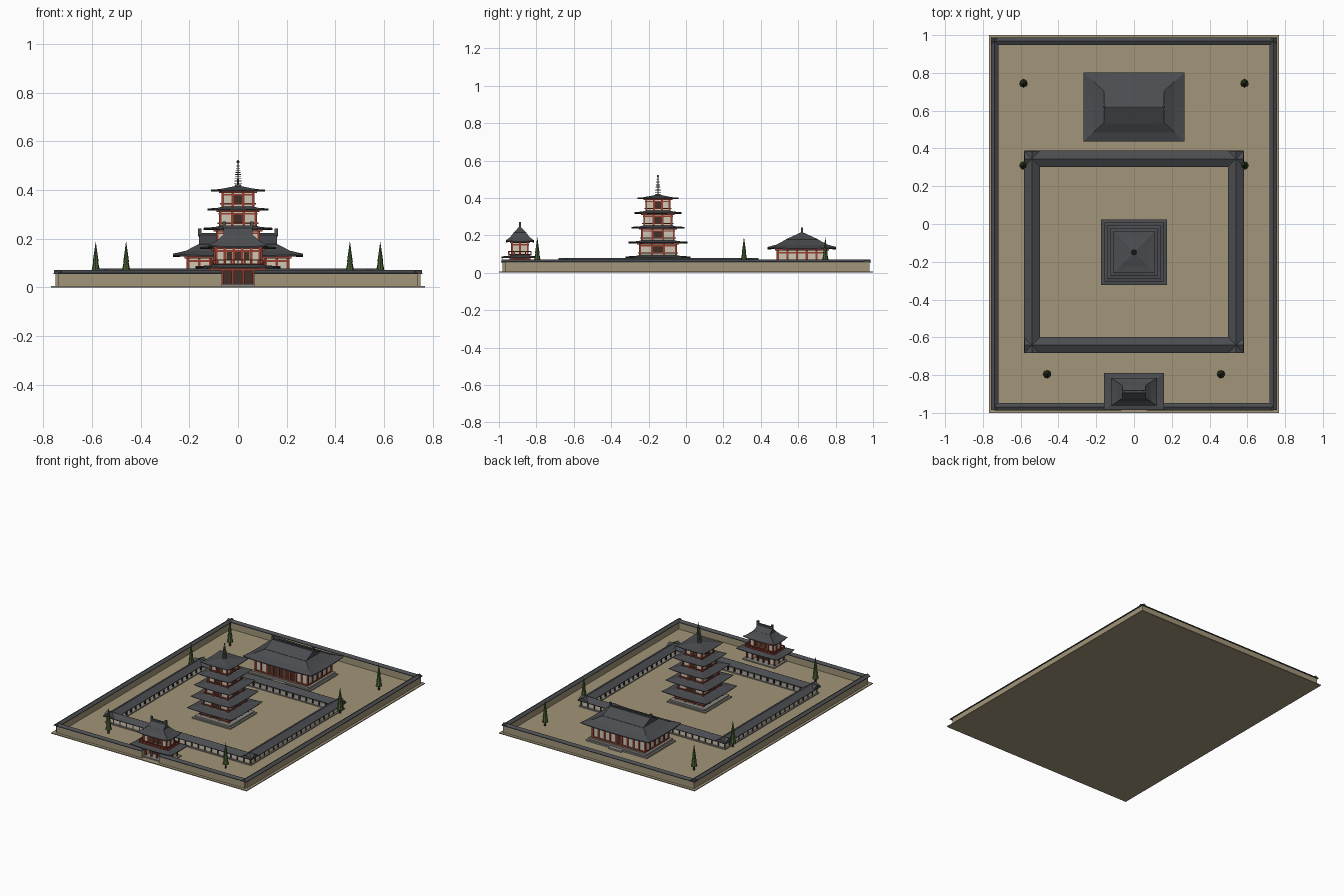
import bpy, bmesh, math
from mathutils import Matrix, Vector

if "Cube" in bpy.data.objects:
    bpy.data.objects.remove(bpy.data.objects["Cube"])


def material(name, r, g, b):
    m = bpy.data.materials.new(name)
    m.diffuse_color = (r, g, b, 1)
    m.use_nodes = True
    m.node_tree.nodes["Principled BSDF"].inputs["Base Color"].default_value = m.diffuse_color
    return m


EARTH = material("earth", 0.36, 0.30, 0.19)
PLASTER = material("plaster", 0.62, 0.57, 0.46)
ROOF = material("roof_tile", 0.07, 0.073, 0.08)
RED = material("red_timber", 0.30, 0.05, 0.03)
WOOD = material("dark_wood", 0.06, 0.03, 0.02)
STONE = material("stone", 0.26, 0.25, 0.22)
BRONZE = material("bronze", 0.10, 0.10, 0.07)
GREEN = material("foliage", 0.06, 0.11, 0.03)


def finish(name, bm, mat):
    bmesh.ops.recalc_face_normals(bm, faces=bm.faces)
    me = bpy.data.meshes.new(name)
    bm.to_mesh(me)
    bm.free()
    me.materials.append(mat)
    ob = bpy.data.objects.new(name, me)
    bpy.context.collection.objects.link(ob)
    return ob


def boxes(name, mat, items):
    """Each item: centre x, centre y, half x, half y, bottom z, top z."""
    bm = bmesh.new()
    for x, y, hx, hy, z0, z1 in items:
        m = Matrix.Translation((x, y, (z0 + z1) / 2)) @ Matrix.Diagonal((2 * hx, 2 * hy, z1 - z0, 1))
        bmesh.ops.create_cube(bm, size=1, matrix=m)
    return finish(name, bm, mat)


def hip_roof(name, cx, cy, rings, lift=0.008, n=8):
    """Loft rectangular rings (hx, hy, z, lift share); corners sweep upward."""
    bm = bmesh.new()
    loops = []
    for hx, hy, z, share in rings:
        loop = []
        corners = [(-hx, -hy), (hx, -hy), (hx, hy), (-hx, hy)]
        for i in range(4):
            a, b = Vector(corners[i]), Vector(corners[(i + 1) % 4])
            for k in range(n):
                p = a.lerp(b, k / n)
                up = lift * share * abs(2 * k / n - 1) ** 3
                loop.append(bm.verts.new((cx + p.x, cy + p.y, z + up)))
        loops.append(loop)
    for lo, hi in zip(loops, loops[1:]):
        for i in range(len(lo)):
            j = (i + 1) % len(lo)
            bm.faces.new((lo[i], lo[j], hi[j], hi[i]))
    bm.faces.new(loops[0][::-1])
    bm.faces.new(loops[-1])
    return finish(name, bm, ROOF)


def gables(name, items, mat=ROOF):
    """Each item: centre x, y, half length, half width, eave z, ridge z, runs along y."""
    bm = bmesh.new()
    for cx, cy, hl, hw, z0, z1, along_y in items:
        t = 0.004
        prof = [(-hw, z0), (hw, z0), (hw, z0 + t), (0, z1), (-hw, z0 + t)]
        ends = []
        for s in (-hl, hl):
            ends.append([bm.verts.new((cx + w, cy + s, z) if along_y else (cx + s, cy + w, z)) for w, z in prof])
        bm.faces.new(ends[0])
        bm.faces.new(ends[1][::-1])
        for i in range(5):
            j = (i + 1) % 5
            bm.faces.new((ends[0][i], ends[0][j], ends[1][j], ends[1][i]))
    return finish(name, bm, mat)


def posts(cx, cy, hx, hy, nx, ny, r, z0, z1):
    """Post boxes around a rectangle."""
    out = []
    for i in range(nx + 1):
        x = -hx + 2 * hx * i / nx
        out += [(cx + x, cy + s * hy, r, r, z0, z1) for s in (-1, 1)]
    for i in range(1, ny):
        y = -hy + 2 * hy * i / ny
        out += [(cx + s * hx, cy + y, r, r, z0, z1) for s in (-1, 1)]
    return out


def frame(cx, cy, hx, hy, r, z0, z1):
    """Four rails around a rectangle."""
    return ([(cx, cy + s * hy, hx + r, r, z0, z1) for s in (-1, 1)] +
            [(cx + s * hx, cy, r, hy + r, z0, z1) for s in (-1, 1)])


# Ground and outer wall, with an opening at the gate
WX, WY, GAP = 0.738, 0.968, 0.066
boxes("ground", EARTH, [(0, 0, 0.768, 1.0, 0, 0.006)])
seg = (WX - GAP) / 2
runs = [(0, WY, WX, False), (-GAP - seg, -WY, seg, False), (GAP + seg, -WY, seg, False),
        (-WX, 0, WY, True), (WX, 0, WY, True)]
boxes("outer_wall", EARTH, [(x, y, 0.012 if v else l + 0.012, l if v else 0.012, 0.004, 0.057)
                            if x == 0 or v else (x, y, l, 0.012, 0.004, 0.057) for x, y, l, v in runs])
gables("outer_wall_cap", [(x, y, l + (0.018 if v or x == 0 else 0), 0.02, 0.055, 0.071, v) for x, y, l, v in runs])

# Cloister: four crossing roofed corridors
CY, CX, CH = -0.148, 0.54, 0.493
sides = [(0, CY + s * CH, 0.58, False) for s in (-1, 1)] + [(s * CX, CY, 0.535, True) for s in (-1, 1)]
gables("cloister_roof", [(x, y, l, 0.043, 0.05, 0.078, v) for x, y, l, v in sides])
boxes("cloister_base", STONE, frame(0, CY, CX, CH, 0.034, 0.002, 0.013))
boxes("cloister_wall", PLASTER, frame(0, CY, CX + 0.02, CH + 0.02, 0.003, 0.012, 0.052))
boxes("cloister_posts", WOOD, posts(0, CY, CX + 0.023, CH + 0.023, 22, 20, 0.004, 0.012, 0.052) +
      posts(0, CY, CX - 0.023, CH - 0.023, 20, 18, 0.004, 0.012, 0.052))
boxes("cloister_beams", RED, frame(0, CY, CX + 0.023, CH + 0.023, 0.004, 0.046, 0.052) +
      frame(0, CY, CX - 0.023, CH - 0.023, 0.004, 0.046, 0.052))

# Five-storey pagoda
PY = -0.15
boxes("pagoda_base", STONE, [(0, PY, 0.15, 0.15, 0.002, 0.014), (0, PY, 0.138, 0.138, 0.014, 0.025)])
walls, timber, dark = [], [], []
for k in range(5):
    b, e = 0.107 - 0.0112 * k, 0.078 + 0.079 * k
    r = (0.174, 0.157, 0.142, 0.126, 0.11)[k]
    z0 = 0.025 if k == 0 else e - 0.064
    walls.append((0, PY, b, b, z0, e))
    timber += posts(0, PY, b, b, 3, 3, 0.005, z0, e)
    timber += frame(0, PY, b, b, 0.006, e - 0.016, e - 0.01)
    timber += frame(0, PY, b + 0.008, b + 0.008, 0.003, z0 + 0.01, z0 + 0.016)
    timber.append((0, PY, b + 0.016, b + 0.016, e - 0.006, e + 0.002))
    for s in (-1, 1):
        dark += [(0, PY + s * b, b * 0.28, 0.003, z0 + 0.012, e - 0.016),
                 (s * b, PY, 0.003, b * 0.28, z0 + 0.012, e - 0.016)]
    rings = [(b, b, e, 0), (r, r, e, 1), (r, r, e + 0.004, 1)]
    if k < 4:
        rings += [(b + 0.01, b + 0.01, e + 0.011, 0.2), (b - 0.012, b - 0.012, e + 0.018, 0)]
    else:
        rings += [(0.077, 0.077, e + 0.008, 0.3), (0.012, 0.012, e + 0.022, 0)]
    hip_roof("pagoda_roof_%d" % (k + 1), 0, PY, rings, lift=0.005)
boxes("pagoda_walls", PLASTER, walls)
boxes("pagoda_timber", RED, timber)
boxes("pagoda_openings", WOOD, dark)

# Pagoda finial: bowl, mast, nine rings and a ball
bm = bmesh.new()


def cone(bm, x, y, z0, z1, r0, r1, n):
    bmesh.ops.create_cone(bm, cap_ends=True, segments=n, radius1=r0, radius2=r1, depth=z1 - z0,
                          matrix=Matrix.Translation((x, y, (z0 + z1) / 2)))


cone(bm, 0, PY, 0.41, 0.422, 0.018, 0.012, 12)
cone(bm, 0, PY, 0.42, 0.52, 0.0035, 0.002, 8)
for i in range(9):
    z, r = 0.427 + 0.0088 * i, 0.0165 - 0.0012 * i
    cone(bm, 0, PY, z, z + 0.003, r, r, 12)
bmesh.ops.create_icosphere(bm, subdivisions=2, radius=0.006, matrix=Matrix.Translation((0, PY, 0.517)))
finish("pagoda_finial", bm, BRONZE)


def ridge(name, cx, cy, hl, z, h):
    """Ridge bar with upright end ornaments."""
    boxes(name, ROOF, [(cx, cy, hl, 0.006, z - 0.008, z + 0.006)] +
          [(cx + s * (hl - 0.006), cy, 0.007, 0.006, z, z + h) for s in (-1, 1)])


# Main hall with hip-and-gable roof
HY = 0.62
boxes("hall_base", STONE, [(0, HY, 0.24, 0.16, 0.002, 0.016), (0, HY, 0.228, 0.148, 0.016, 0.03)] +
      [(0, HY + s * 0.165, 0.05, 0.012, 0.002, 0.016) for s in (-1, 1)])
boxes("hall_walls", PLASTER, [(0, HY, 0.205, 0.13, 0.03, 0.125)])
boxes("hall_timber", RED, posts(0, HY, 0.205, 0.13, 9, 5, 0.006, 0.03, 0.125) +
      frame(0, HY, 0.205, 0.13, 0.006, 0.104, 0.112) + frame(0, HY, 0.205, 0.13, 0.005, 0.03, 0.038) +
      [(0, HY, 0.22, 0.144, 0.118, 0.128)])
boxes("hall_doors", WOOD, [(i * 0.0455, HY - 0.13, 0.017, 0.003, 0.038, 0.104) for i in range(-2, 3)] +
      [(0, HY + 0.13, 0.017, 0.003, 0.038, 0.104)])
hip_roof("hall_roof", 0, HY, [(0.205, 0.13, 0.128, 0), (0.268, 0.183, 0.124, 1), (0.268, 0.183, 0.13, 1),
         (0.215, 0.135, 0.148, 0.3), (0.16, 0.085, 0.178, 0), (0.15, 0.075, 0.182, 0)])
gables("hall_upper_roof", [(0, HY, 0.16, 0.088, 0.174, 0.218, False)])
ridge("hall_ridge", 0, HY, 0.164, 0.217, 0.024)

# Two-storey front gate
GY = -0.888
boxes("gate_base", STONE, [(0, GY, 0.125, 0.075, 0.002, 0.014)])
boxes("gate_lower_walls", PLASTER, [(s * 0.086, GY, 0.022, 0.045, 0.014, 0.08) for s in (-1, 1)])
boxes("gate_doors", WOOD, [(0, GY, 0.066, 0.012, 0.014, 0.076)])
boxes("gate_timber", RED, posts(0, GY, 0.108, 0.05, 5, 2, 0.005, 0.014, 0.08) +
      frame(0, GY, 0.108, 0.05, 0.006, 0.068, 0.078) +
      posts(0, GY, 0.09, 0.042, 5, 2, 0.005, 0.095, 0.165) +
      frame(0, GY, 0.09, 0.042, 0.006, 0.146, 0.154) + [(0, GY, 0.1, 0.053, 0.158, 0.166)])
boxes("gate_balcony", RED, [(0, GY, 0.112, 0.062, 0.094, 0.099)] + frame(0, GY, 0.11, 0.06, 0.003, 0.11, 0.115) +
      posts(0, GY, 0.11, 0.06, 8, 4, 0.003, 0.098, 0.112))
boxes("gate_upper_walls", PLASTER, [(0, GY, 0.09, 0.042, 0.09, 0.165)])
boxes("gate_windows", WOOD, [(i * 0.036, GY + s * 0.042, 0.012, 0.003, 0.112, 0.146)
                             for i in range(-1, 2) for s in (-1, 1)])
hip_roof("gate_lower_roof", 0, GY, [(0.1, 0.045, 0.08, 0), (0.16, 0.098, 0.077, 1), (0.16, 0.098, 0.082, 1),
         (0.12, 0.066, 0.089, 0.2), (0.09, 0.04, 0.097, 0)], lift=0.005)
hip_roof("gate_upper_roof", 0, GY, [(0.09, 0.042, 0.166, 0), (0.122, 0.074, 0.162, 1), (0.122, 0.074, 0.167, 1),
         (0.09, 0.052, 0.188, 0.3), (0.062, 0.034, 0.214, 0), (0.056, 0.028, 0.217, 0)], lift=0.007)
gables("gate_gable", [(0, GY, 0.06, 0.035, 0.209, 0.25, False)])
ridge("gate_ridge", 0, GY, 0.062, 0.249, 0.022)

# Slender conifers
trunks, leaves = bmesh.new(), bmesh.new()
for x, y in ((0.585, 0.745), (0.585, 0.31), (0.46, -0.795)):
    for s in (-1, 1):
        cone(trunks, s * x, y, 0.004, 0.05, 0.006, 0.005, 6)
        for z0, z1, r in ((0.035, 0.115, 0.022), (0.07, 0.15, 0.017), (0.105, 0.187, 0.012)):
            cone(leaves, s * x, y, z0, z1, r, 0.0005, 8)
finish("tree_trunks", trunks, WOOD)
finish("tree_foliage", leaves, GREEN)
